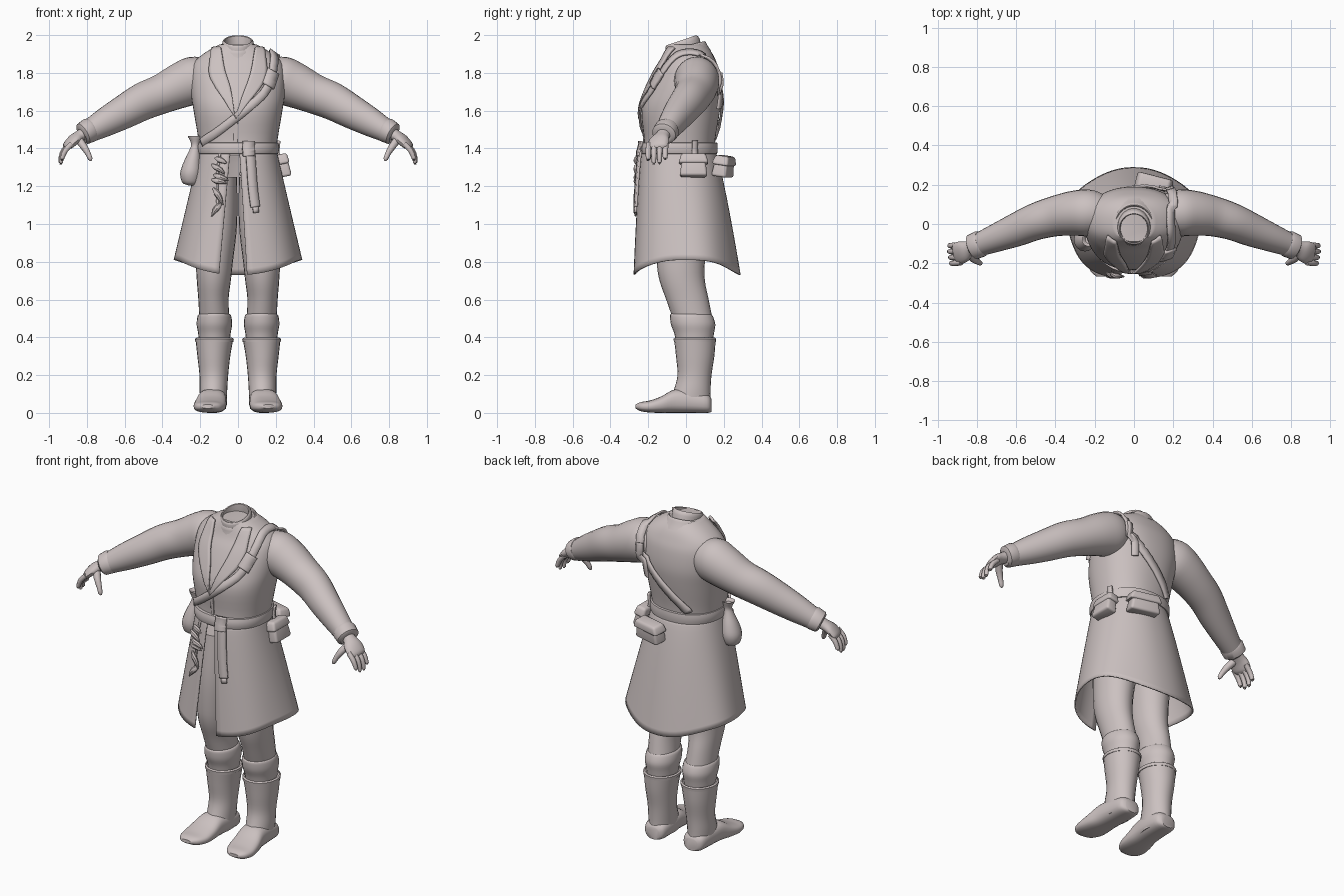
import bpy, bmesh, math
from mathutils import Vector as V
from mathutils.bvhtree import BVHTree

cloth = bpy.data.materials.new("pale_rose_grey")
cloth.diffuse_color = (0.60, 0.535, 0.53, 1)


def finish(name, bm, angle=40, thick=0):
    bmesh.ops.recalc_face_normals(bm, faces=bm.faces)
    me = bpy.data.meshes.new(name)
    bm.to_mesh(me)
    bm.free()
    ob = bpy.data.objects.new(name, me)
    bpy.context.collection.objects.link(ob)
    me.materials.append(cloth)
    if thick:
        m = ob.modifiers.new("thickness", 'SOLIDIFY')
        m.thickness, m.offset = thick, 0
    bpy.ops.object.select_all(action='DESELECT')
    ob.select_set(True)
    bpy.context.view_layer.objects.active = ob
    bpy.ops.object.shade_smooth_by_angle(angle=math.radians(angle))
    return ob


def smooth_rows(rows, sub):
    """Catmull-Rom interpolation through rows of numbers."""
    out, n = [], len(rows)
    for i in range(n - 1):
        a, b, c, d = (rows[max(0, min(n - 1, i + k))] for k in (-1, 0, 1, 2))
        for s in range(sub):
            t = s / sub
            out.append([0.5 * (2*q + (r-p)*t + (2*p-5*q+4*r-w)*t*t + (3*q-p-3*r+w)*t**3)
                        for p, q, r, w in zip(a, b, c, d)])
    return out + [list(rows[-1])]


def grid(bm, rings, wrap=True, caps=True):
    vs = [[bm.verts.new(p) for p in r] for r in rings]
    n = len(vs[0])
    for a, b in zip(vs, vs[1:]):
        for i in range(n if wrap else n - 1):
            j = (i + 1) % n
            bm.faces.new((a[i], a[j], b[j], b[i]))
    if wrap and caps:
        bm.faces.new(vs[0])
        bm.faces.new(vs[-1])


def ellipse(a, e):
    c, s = math.cos(a), math.sin(a)
    return (math.copysign(abs(c) ** (2/e), c), math.copysign(abs(s) ** (2/e), s))


def loft(name, rows, n=24, e=2, sub=4, mode='z', side=1, caps=True, tilt=0, angle=40):
    """Rows are x, y, z, radius, radius; mode is 'z', 'y' or 'path'."""
    rows = smooth_rows(rows, sub) if sub > 1 else rows
    rings = []
    for i, (x, y, z, ru, rv) in enumerate(rows):
        u, v = V((1, 0, 0)), V((0, 1, tilt))
        if mode == 'y':
            v = V((0, 0, 1))
        elif mode == 'path':
            t = (V(rows[min(i+1, len(rows)-1)][:3]) - V(rows[max(i-1, 0)][:3])).normalized()
            u = t.cross(V((0, 0, 1))).normalized()
            v = u.cross(t)
        ring = []
        for k in range(n):
            c, s = ellipse(2 * math.pi * k / n, e)
            p = V((x, y, z)) + u * c * ru + v * s * rv
            ring.append((p.x * side, p.y, p.z))
        rings.append(ring)
    bm = bmesh.new()
    grid(bm, rings, True, caps)
    return finish(name, bm, angle)


def span(z, rx, y0, y1, x=0):
    return (x, (y0 + y1) / 2, z, rx, (y1 - y0) / 2)


# Coat body
torso = loft("coat_body", [span(1.36, .20, -.225, .15), span(1.45, .21, -.222, .155),
             span(1.6, .235, -.235, .18), span(1.7, .25, -.205, .19), span(1.8, .25, -.16, .18),
             span(1.86, .23, -.125, .16), span(1.91, .17, -.105, .135), span(1.95, .10, -.09, .10)],
             n=48, e=2.25)

# Flared skirt with open front slit; hem dips at front and back
rings = []
for i in range(21):
    t = i / 20
    rx, yf, yb = .2 + .135 * t, -.23 - .05 * t ** .7, .15 + .13 * t ** .8
    gr, gl = .005 + .035 * t, .035 + .055 * t
    a0, a1 = gr / rx, 2 * math.pi - gl / rx
    ring = []
    for k in range(61):
        a = a0 + (a1 - a0) * k / 60 - math.pi / 2
        c, s = ellipse(a, 2.2)
        hem = .81 - .08 * abs(math.sin(a)) ** 2.5
        fold = 1 + .02 * t * math.sin(5 * a)
        ring.append((c * rx * fold, (yf + yb) / 2 + s * (yb - yf) / 2 * fold, 1.39 + (hem - 1.39) * t))
    rings.append(ring)
bm = bmesh.new()
grid(bm, rings, wrap=False)
skirt = finish("coat_skirt", bm, thick=.008)

arms = []
for s, tag in ((1, "left"), (-1, "right")):
    # Sleeve and turned cuff
    arms.append(loft(tag + "_sleeve", [(.14, .04, 1.785, .09, .09), (.22, .055, 1.765, .118, .125),
                (.30, .055, 1.735, .115, .12), (.40, .04, 1.69, .103, .105), (.50, .012, 1.65, .094, .10),
                (.60, -.03, 1.595, .085, .09), (.70, -.07, 1.54, .072, .077), (.79, -.105, 1.49, .06, .06),
                (.815, -.113, 1.478, .058, .056)], mode='path', side=s))
    loft(tag + "_sleeve_cuff", [(.775, -.098, 1.502, .062, .062), (.785, -.102, 1.497, .068, .066),
         (.82, -.117, 1.477, .066, .06), (.828, -.12, 1.473, .052, .048)], mode='path', side=s, sub=1)
    # Hand: palm, four fingers, thumb
    loft(tag + "_palm", [(.81, -.115, 1.482, .036, .034), (.84, -.125, 1.465, .04, .03),
         (.87, -.14, 1.445, .055, .028), (.9, -.152, 1.415, .056, .022), (.91, -.155, 1.40, .04, .012)],
         mode='path', side=s, n=16)
    for f, (y, dx, tip) in enumerate(((-.2, -.005, 1.335), (-.17, 0, 1.315), (-.14, .005, 1.317), (-.11, .005, 1.34))):
        loft(f"{tag}_finger_{f+1}", [(.885 + dx, y + .004, 1.425, .014, .015), (.918 + dx, y, 1.39, .015, .014),
             (.933 + dx, y, 1.355, .013, .012), (.936 + dx, y, tip + .008, .011, .010),
             (.935 + dx, y, tip, .004, .004)], mode='path', side=s, n=10, sub=2)
    loft(tag + "_thumb", [(.85, -.14, 1.455, .022, .022), (.82, -.175, 1.415, .02, .02),
         (.795, -.192, 1.375, .015, .015), (.782, -.2, 1.345, .012, .012), (.777, -.202, 1.335, .004, .004)],
         mode='path', side=s, n=10, sub=2)
    # Trousers, knee band, boot shaft, boot foot
    loft(tag + "_trouser_leg", [span(1.25, .095, -.14, .10, .10), span(1.0, .11, -.16, .12, .115),
         span(.8, .098, -.155, .10, .125), span(.7, .09, -.14, .10, .128), span(.6, .08, -.105, .12, .13),
         span(.5, .08, -.07, .14, .125)], side=s)
    loft(tag + "_knee_band", [span(.525, .075, -.08, .125, .125), span(.515, .088, -.085, .14, .125),
         span(.47, .094, -.08, .155, .125), span(.42, .086, -.062, .148, .125), span(.36, .08, -.05, .14, .125)],
         side=s)
    loft(tag + "_boot_shaft", [span(.37, .09, -.058, .15, .125), span(.398, .094, -.058, .152, .125),
         span(.392, .103, -.066, .16, .125), span(.375, .101, -.064, .158, .125)], side=s, sub=1)
    loft(tag + "_boot_leg", [span(.39, .1, -.063, .157, .125), span(.3, .087, -.053, .15, .128),
         span(.2, .076, -.045, .135, .128), span(.12, .073, -.065, .13, .13),
         span(.06, .07, -.09, .13, .13), span(.02, .065, -.09, .13, .13)], side=s)
    loft(tag + "_boot_foot", [(.128, .135, .04, .04, .035), (.13, .11, .05, .066, .05), (.132, .02, .06, .074, .06),
         (.138, -.06, .062, .077, .062), (.146, -.13, .044, .084, .044), (.152, -.19, .034, .083, .032),
         (.157, -.24, .033, .064, .024), (.16, -.268, .034, .03, .01)], mode='y', e=2.6, side=s)

# Shirt neck (hollow) and coat collar, both tilted up toward the back
loft("shirt_neck", [(0, -.01, 1.89, .085, .095), (0, -.018, 1.95, .084, .09), (0, -.024, 1.968, .08, .083),
     (0, -.024, 1.97, .07, .073), (0, -.02, 1.93, .068, .07), (0, -.015, 1.89, .066, .068)],
     n=32, sub=2, tilt=.34)
loft("coat_collar", [(0, .005, 1.88, .15, .13), (0, 0, 1.915, .115, .115), (0, -.004, 1.937, .102, .108),
     (0, -.006, 1.94, .092, .098), (0, -.006, 1.90, .09, .094)], n=32, sub=2, tilt=.25)

# Surface that straps and flaps lie on
target = bmesh.new()
for ob in [torso, skirt] + arms:
    target.from_mesh(ob.data)
tree = BVHTree.FromBMesh(target)
target.free()


def lay(p, lift):
    hit, nor, _, _ = tree.find_nearest(p)
    out = V((hit.x, hit.y + .03, 0)) if hit.z < 1.85 else V((hit.x, hit.y, .3))
    return hit + (nor if nor.dot(out) > 0 else -nor) * lift


def flap(name, a, b, lift=.012, thick=.012, sub=5, across=5):
    """Sheet between two edge lines, laid onto the coat."""
    a, b = smooth_rows(a, sub), smooth_rows(b, sub)
    bm = bmesh.new()
    grid(bm, [[lay(V(p).lerp(V(q), k / across), lift) for k in range(across + 1)] for p, q in zip(a, b)], wrap=False)
    return finish(name, bm, thick=thick)


def strap(name, pts, w, lift=.011, thick=.012, sub=8):
    mid = [lay(V(p), 0) for p in smooth_rows(pts, sub)]
    bm, rows = bmesh.new(), []
    for i, p in enumerate(mid):
        t = (mid[min(i+1, len(mid)-1)] - mid[max(i-1, 0)]).normalized()
        n = (lay(p, .05) - p).normalized()
        side = t.cross(n).normalized() * w / 2
        rows.append([p + n * lift + side * k for k in (-1, 0, 1)])
    grid(bm, rows, wrap=False)
    return finish(name, bm, thick=thick)


# Lapels
for s, tag in ((1, "left"), (-1, "right")):
    flap(tag + "_lapel", [(s*.085, -.08, 1.925), (s*.07, -.15, 1.82), (s*.04, -.19, 1.72), (-.015, -.23, 1.57)],
         [(s*.125, -.05, 1.915), (s*.15, -.14, 1.80), (s*.11, -.18, 1.71), (-.01, -.23, 1.56)], .014, .014)
flap("front_closure", [(-.02, -.23, 1.58), (-.025, -.23, 1.38)], [(.0, -.23, 1.58), (-.005, -.23, 1.38)], .003, .005)

# Shoulder strap around the body, with buckle and loose end
strap("shoulder_strap", [(-.19, -.14, 1.43), (-.08, -.24, 1.51), (.06, -.24, 1.62), (.16, -.2, 1.72), (.195, -.13, 1.83),
      (.2, -.03, 1.92), (.2, .08, 1.92), (.19, .17, 1.82), (.15, .22, 1.70), (.02, .22, 1.58), (-.14, .18, 1.44)], .045)
strap("strap_buckle", [(.165, -.19, 1.735), (.19, -.14, 1.81)], .07, .018, .018)
strap("strap_loose_end", [(.185, .17, 1.80), (.17, .22, 1.70), (.165, .22, 1.6)], .04, .022, .01)

# Waist belt, buckle and hanging belt end
loft("waist_belt", [span(1.37, .195, -.225, .15), span(1.372, .212, -.24, .165), span(1.39, .217, -.245, .168),
     span(1.415, .217, -.243, .168), span(1.43, .213, -.238, .166), span(1.432, .195, -.22, .15)], n=48, e=2.25, sub=1)
strap("belt_end", [(.065, -.26, 1.43), (.07, -.26, 1.35), (.08, -.27, 1.2), (.092, -.27, 1.09)], .05, .019, .012)
strap("belt_end_tip", [(.092, -.27, 1.09), (.097, -.27, 1.06)], .03, .019, .012, 2)
strap("belt_loop", [(.06, -.26, 1.44), (.06, -.26, 1.36)], .065, .024, .014)

# Drawstring bag on the right hip
loft("drawstring_bag", [(-.245, -.08, 1.205, .02, .02), (-.25, -.08, 1.22, .045, .045), (-.25, -.08, 1.27, .056, .06),
     (-.242, -.08, 1.33, .045, .05), (-.23, -.08, 1.39, .028, .03), (-.226, -.08, 1.425, .022, .024),
     (-.228, -.08, 1.465, .038, .035), (-.228, -.08, 1.45, .02, .02)], n=16)


# Belt pouches with overlapping lids
def pouch(name, loc, size, turn):
    for part, dz, k, h in (("body", 0, 1, 1), ("lid", .29, 1.1, .45)):
        bm = bmesh.new()
        bmesh.ops.create_cube(bm, size=1)
        for v in bm.verts:
            wide = 1.12 if v.co.z < 0 else .9
            v.co = V((v.co.x * size[0] * k * wide, v.co.y * size[1] * k * wide, (v.co.z * h + dz) * size[2]))
        bmesh.ops.bevel(bm, geom=bm.edges[:], offset=.014, segments=3, affect='EDGES', profile=.5)
        ob = finish(name + "_" + part, bm)
        ob.location, ob.rotation_euler = loc, turn


pouch("side_pouch", (.24, .04, 1.31), (.06, .13, .12), (0, -.2, 0))
pouch("back_pouch", (.10, .2, 1.305), (.16, .075, .11), (-.15, 0, -.25))
strap("pouch_loop", [(.22, .05, 1.44), (.22, .05, 1.36)], .03, .02, .012)

# Row of hanging charms on the skirt front
for i, (x, z, dx, dz) in enumerate(((-.12, 1.35, .06, -.03), (-.14, 1.315, .07, -.05), (-.13, 1.26, .08, -.03),
                                    (-.14, 1.235, .08, -.02), (-.13, 1.19, .05, -.09), (-.09, 1.11, -.05, -.07))):
    loft(f"charm_{i+1}", [(x, -.25, z, .006, .006), (x + dx*.3, -.262, z + dz*.25, .014, .016),
         (x + dx*.7, -.265, z + dz*.6, .012, .013), (x + dx, -.268, z + dz, .003, .003)], mode='path', n=8, sub=2)
strap("charm_cord", [(-.11, -.26, 1.38), (-.12, -.26, 1.25), (-.11, -.26, 1.1)], .012, .008, .008)
